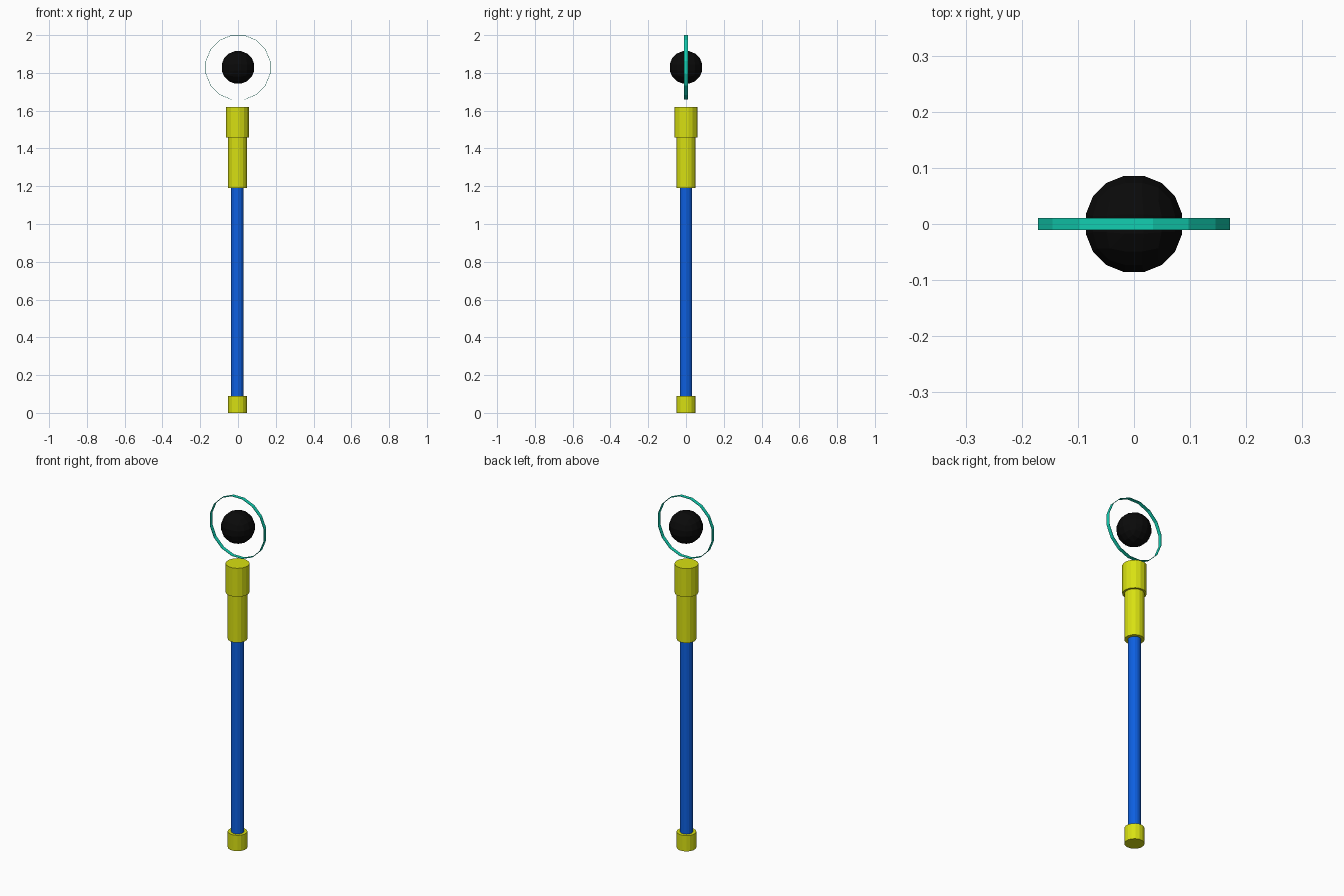
import bpy, bmesh, math
from mathutils import Matrix, Vector

if "Cube" in bpy.data.objects:
    bpy.data.objects.remove(bpy.data.objects["Cube"])

SIDES = 16
STEP = math.pi / SIDES          # half a facet: turns flats onto the axes
CX = -0.003                     # staff sits a hair left of the orb
ORB_Z = 1.829


def material(name, rgb):
    m = bpy.data.materials.new(name)
    m.diffuse_color = (*rgb, 1.0)
    m.use_nodes = True
    m.node_tree.nodes["Principled BSDF"].inputs["Base Color"].default_value = m.diffuse_color
    return m


YELLOW = material("yellow", (0.69, 0.75, 0.006))
BLUE = material("blue", (0.004, 0.115, 0.75))
TEAL = material("teal", (0.006, 0.62, 0.44))
BLACK = material("black", (0.003, 0.003, 0.003))


def finish(name, bm, mat):
    bmesh.ops.recalc_face_normals(bm, faces=bm.faces)
    mesh = bpy.data.meshes.new(name)
    bm.to_mesh(mesh)
    bm.free()
    mesh.materials.append(mat)
    ob = bpy.data.objects.new(name, mesh)
    bpy.context.collection.objects.link(ob)
    return ob


def rod(name, half_width, z0, z1, mat):
    bm = bmesh.new()
    r = half_width / math.cos(STEP)
    bmesh.ops.create_cone(
        bm, cap_ends=True, segments=SIDES, radius1=r, radius2=r, depth=z1 - z0,
        matrix=Matrix.Translation((CX, 0, (z0 + z1) / 2)) @ Matrix.Rotation(STEP, 4, 'Z'))
    return finish(name, bm, mat)


# Staff: foot, shaft, grip and head
rod("foot", 0.050, 0.0, 0.09, YELLOW)
rod("shaft", 0.033, 0.09, 1.19, BLUE)
rod("grip", 0.050, 1.19, 1.457, YELLOW)
rod("head", 0.061, 1.457, 1.62, YELLOW)

# Floating orb: cube-based ball with a flat facet on every axis
bm = bmesh.new()
ticks = [math.tan(k * STEP) for k in (-3, -1, 1, 3)]
for axis in range(3):
    for sign in (-1, 1):
        for a in ticks:
            for b in ticks:
                p = [a, b]
                p.insert(axis, sign)
                bm.verts.new(Vector(p).normalized() * 0.0893 + Vector((0, 0, ORB_Z)))
bmesh.ops.convex_hull(bm, input=bm.verts)
finish("orb", bm, BLACK)

# Thin hoop around the orb, standing in the xz plane
bm = bmesh.new()
loops = []
for half_width, y in ((0.171, -0.0105), (0.171, 0.0105), (0.169, 0.0105), (0.169, -0.0105)):
    r = half_width / math.cos(STEP)
    loops.append([bm.verts.new((r * math.cos((2 * i + 1) * STEP), y,
                                ORB_Z + r * math.sin((2 * i + 1) * STEP)))
                  for i in range(SIDES)])
for k in range(4):
    p, q = loops[k], loops[(k + 1) % 4]
    for i in range(SIDES):
        j = (i + 1) % SIDES
        bm.faces.new((p[i], p[j], q[j], q[i]))
finish("hoop", bm, TEAL)
